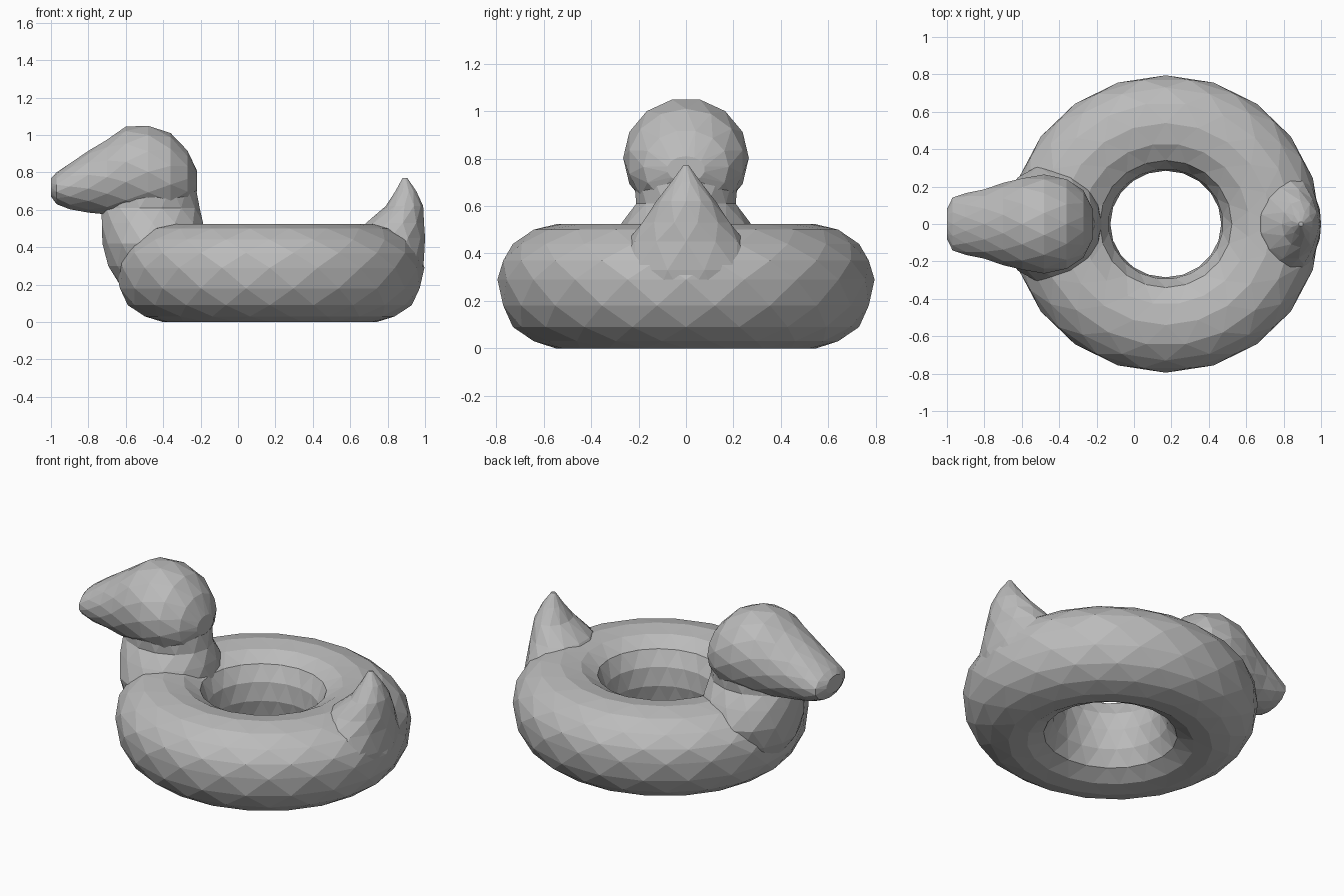
import bpy, bmesh
from math import sin, cos, pi
from mathutils import Vector

if "Cube" in bpy.data.objects:
    bpy.data.objects.remove(bpy.data.objects["Cube"], do_unlink=True)

grey = bpy.data.materials.new("plain grey")
grey.use_nodes = True
grey.diffuse_color = (0.5, 0.5, 0.5, 1)
grey.node_tree.nodes["Principled BSDF"].inputs["Base Color"].default_value = (0.5, 0.5, 0.5, 1)


def loft(name, sections, sides, point, closed=False):
    """Join staggered rings of vertices with flat triangles."""
    bm = bmesh.new()
    rings = []
    for k, section in enumerate(sections):
        shift = 0.5 * (k % 2)
        rings.append([bm.verts.new(point(section, 2 * pi * (i + shift) / sides))
                      for i in range(sides)])
    count = len(rings)
    for k in range(count if closed else count - 1):
        a, b = rings[k], rings[(k + 1) % count]
        for i in range(sides):
            j = (i + 1) % sides
            if k % 2 == 0:
                bm.faces.new((a[i], a[j], b[i]))
                bm.faces.new((a[j], b[j], b[i]))
            else:
                bm.faces.new((a[i], a[j], b[j]))
                bm.faces.new((a[i], b[j], b[i]))
    if not closed:
        bm.faces.new(rings[0])
        bm.faces.new(rings[-1])
    bmesh.ops.recalc_face_normals(bm, faces=bm.faces)
    mesh = bpy.data.meshes.new(name)
    bm.to_mesh(mesh)
    bm.free()
    mesh.materials.append(grey)
    obj = bpy.data.objects.new(name, mesh)
    bpy.context.collection.objects.link(obj)
    return obj


# Section points: revolved, stacked upward (x range), stacked along x (z range)
def around(s, t):
    return Vector((0.17 + 1.04 * s[0] * cos(t), s[0] * sin(t), s[1]))


def upward(s, t):
    z, x0, x1, half = s
    return Vector(((x0 + x1) / 2 + (x1 - x0) / 2 * cos(t), half * sin(t), z))


def lengthwise(s, t):
    x, z0, z1, half = s
    return Vector((x, half * cos(t), (z0 + z1) / 2 + (z1 - z0) / 2 * sin(t)))


# Inflated ring body
loft("ring_body", [(.795, .29), (.78, .18), (.73, .09), (.65, .03), (.55, 0), (.45, .01),
                   (.36, .06), (.31, .15), (.285, .26), (.295, .37), (.34, .46), (.43, .51),
                   (.54, .525), (.65, .5), (.73, .44), (.78, .37)], 20, around, True)

# Neck flaring into the ring
loft("neck", [(.18, -.62, -.25, .22), (.3, -.7, -.2, .28), (.42, -.725, -.17, .32),
              (.53, -.735, -.18, .27), (.61, -.73, -.205, .215), (.72, -.7, -.22, .22)],
     14, upward)

# Head tapering forward into the beak
loft("head_and_beak", [(-1, .67, .77, .08), (-.97, .63, .8, .145), (-.9, .6, .85, .165),
                       (-.8, .585, .915, .19), (-.7, .57, .98, .22), (-.6, .56, 1.045, .25),
                       (-.48, .55, 1.055, .265), (-.36, .56, 1.01, .245),
                       (-.27, .61, .92, .18), (-.22, .7, .81, .08)], 14, lengthwise)

# Pointed tail
loft("tail", [(.2, .66, .975, .26), (.33, .64, 1.0, .3), (.45, .63, 1.0, .25),
              (.53, .68, 1.0, .19), (.62, .79, .99, .125), (.7, .84, .955, .065),
              (.77, .88, .905, .012)], 12, upward)
